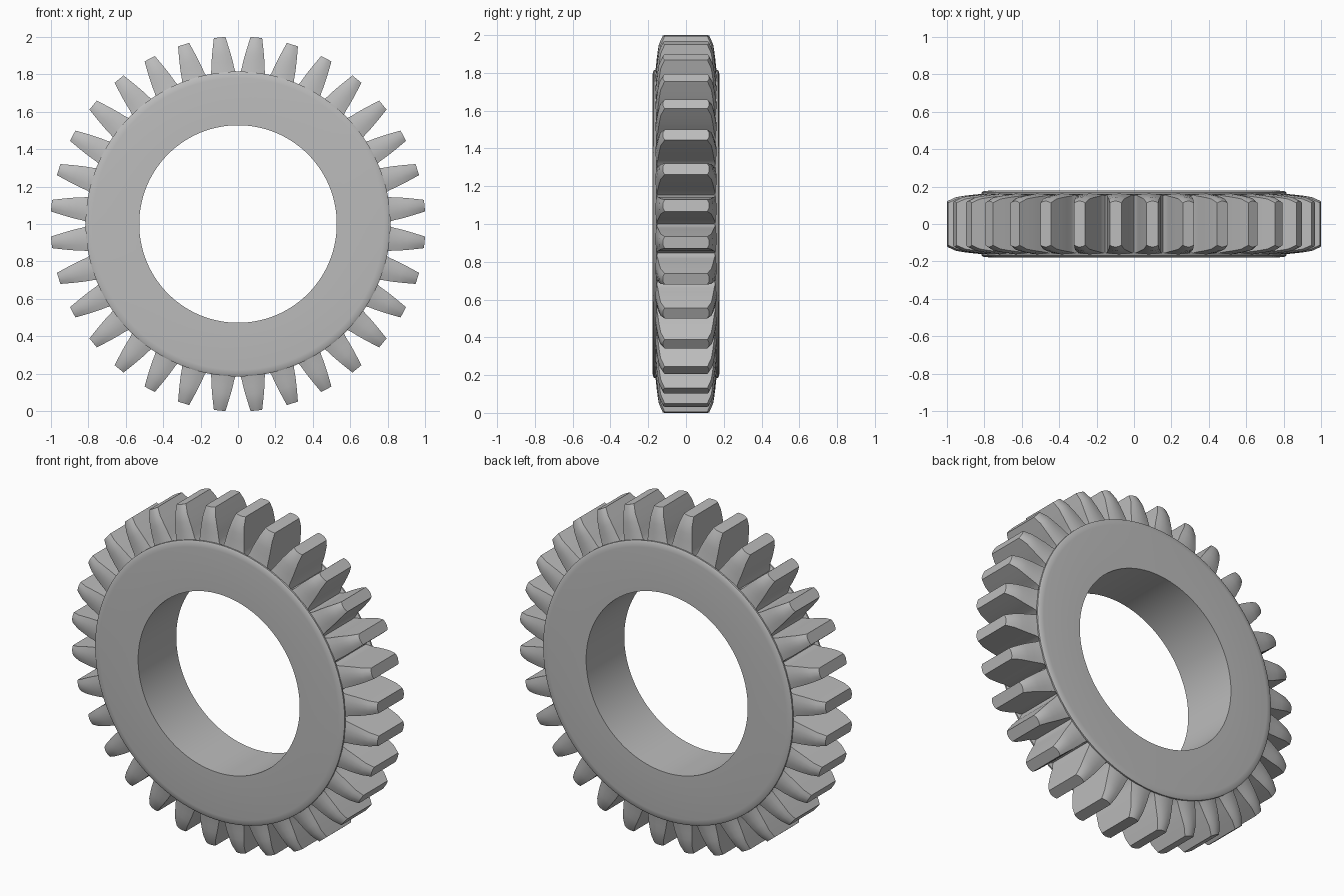
import bpy
import bmesh
from math import cos, sin, pi, radians

cube = bpy.data.objects.get("Cube")
if cube:
    bpy.data.objects.remove(cube)

TEETH = 32
SEGMENTS = 128
CENTRE_Z = 1.0

steel = bpy.data.materials.new("steel grey")
steel.use_nodes = True
grey = (0.5, 0.5, 0.5, 1)
steel.diffuse_color = grey
bsdf = steel.node_tree.nodes["Principled BSDF"]
bsdf.inputs["Base Color"].default_value = grey
bsdf.inputs["Roughness"].default_value = 0.5


def make_object(name, bm, angle):
    bmesh.ops.recalc_face_normals(bm, faces=bm.faces)
    mesh = bpy.data.meshes.new(name)
    bm.to_mesh(mesh)
    bm.free()
    mesh.materials.append(steel)
    obj = bpy.data.objects.new(name, mesh)
    obj.location.z = CENTRE_Z
    bpy.context.collection.objects.link(obj)
    bpy.ops.object.select_all(action="DESELECT")
    obj.select_set(True)
    bpy.context.view_layer.objects.active = obj
    bpy.ops.object.shade_smooth_by_angle(angle=radians(angle))
    return obj


def bridge(bm, ring_a, ring_b):
    n = len(ring_a)
    for i in range(n):
        j = (i + 1) % n
        bm.faces.new((ring_a[i], ring_a[j], ring_b[j], ring_b[i]))


# Ring body: (radius, y) outline spun about the y axis, with a lip on both rims
half = [(0.528, 0.178), (0.78, 0.178), (0.805, 0.175), (0.815, 0.169),
        (0.815, 0.16), (0.79, 0.148)]
outline = half + [(r, -y) for r, y in reversed(half)]
bm = bmesh.new()
rings = []
for r, y in outline:
    rings.append([bm.verts.new((r * sin(2 * pi * i / SEGMENTS), y,
                                r * cos(2 * pi * i / SEGMENTS)))
                  for i in range(SEGMENTS)])
for k, ring in enumerate(rings):
    bridge(bm, ring, rings[(k + 1) % len(rings)])
make_object("gear_ring", bm, 25)

# Teeth: stacked sections of (radius, half width, half depth), flared at the root
sections = [(0.77, 0.084, 0.166), (0.79, 0.076, 0.166), (0.805, 0.068, 0.164),
            (0.83, 0.062, 0.160), (0.87, 0.057, 0.156), (0.91, 0.050, 0.151),
            (0.955, 0.041, 0.144), (1.002, 0.031, 0.123)]
END_STEPS = 4
BULGE = 0.010


def tooth_section(width, depth):
    # Straight flanks with gently bowed ends
    end = []
    for i in range(END_STEPS + 1):
        t = 1 - 2 * i / END_STEPS
        end.append((t * width, depth - BULGE * t * t))
    return end + [(-x, -y) for x, y in end]


bm = bmesh.new()
for tooth in range(TEETH):
    a = 2 * pi * (tooth + 0.5) / TEETH
    levels = []
    for r, width, depth in sections:
        levels.append([bm.verts.new((r * sin(a) + x * cos(a), y,
                                     r * cos(a) - x * sin(a)))
                       for x, y in tooth_section(width, depth)])
    for lower, upper in zip(levels, levels[1:]):
        bridge(bm, lower, upper)
    bm.faces.new(levels[0])
    bm.faces.new(levels[-1])
make_object("gear_teeth", bm, 25)
